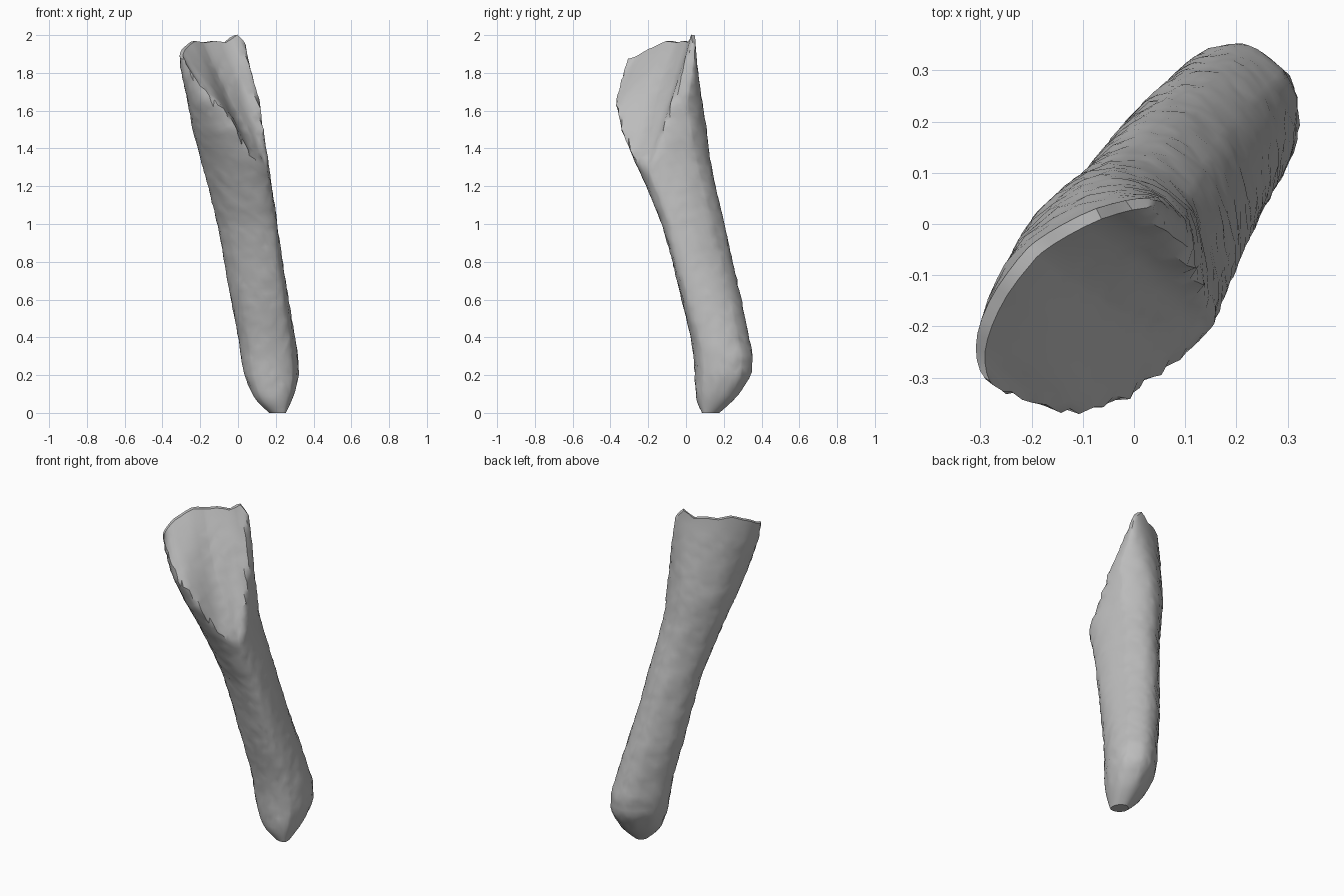
import bpy, bmesh, math, random
from mathutils import Vector

random.seed(4)
cube = bpy.data.objects.get("Cube")
if cube:
    bpy.data.objects.remove(cube)

stone = bpy.data.materials.new("plain_grey")
stone.use_nodes = True
grey = (0.5, 0.5, 0.5, 1)
stone.diffuse_color = grey
stone.node_tree.nodes["Principled BSDF"].inputs["Base Color"].default_value = grey

# Sections: height, extents along the wide diagonal s,
# then back, widest line and front across it (w)
SECTIONS = [
    (0, .20, .28, .01, .06, .11), (.05, .15, .33, -.04, .04, .125),
    (.1, .125, .37, -.08, .02, .135), (.2, .105, .42, -.135, 0, .14),
    (.3, .09, .42, -.15, -.01, .14), (.4, .075, .39, -.15, -.01, .145),
    (.6, .02, .33, -.155, -.01, .165), (.8, -.03, .265, -.15, -.01, .185),
    (1, -.085, .21, -.145, 0, .205), (1.2, -.17, .155, -.14, .02, .235),
    (1.35, -.24, .115, -.145, .03, .265), (1.5, -.315, .095, -.15, .05, .27),
    (1.65, -.38, .08, -.14, .06, .25), (1.8, -.415, .075, -.13, .02, .16),
    (1.9, -.42, .065, -.12, 0, .12), (2, -.42, .055, -.11, -.01, .09)]
SIDES = 40
RINGS = 64
RIM_LEVEL = 1.95


def ramp(z, low, high, a, b):
    """Go from a to b between two heights."""
    return a + (b - a) * min(1, max(0, (z - low) / (high - low)))


def section(z):
    """Interpolate the extents at a height."""
    for a, b in zip(SECTIONS, SECTIONS[1:]):
        if z <= b[0]:
            return [ramp(z, a[0], b[0], p, q) for p, q in zip(a[1:], b[1:])]
    return SECTIONS[-1][1:]


def fullness(z, right, front):
    """Power of each quarter: below 1 is boxy, above 1 is pointed."""
    if front:
        return ramp(z, 1, 1.4, 1.25, 1.5) if right else ramp(z, 0.9, 1.5, 1.2, 0.8)
    return ramp(z, 1.65, 1.95, 0.75, 1.35) if right else ramp(z, 1.2, 1.65, 0.9, 1.15)


def outline(z, angle):
    """Position on the unbroken shaft."""
    s0, s1, w0, wm, w1 = section(z)
    c, n = math.cos(angle), math.sin(angle)
    power = fullness(z, c > 0, n > 0)
    s = (s0 + s1) / 2 + (s1 - s0) / 2 * math.copysign(abs(c) ** power, c)
    w = wm + abs(n) ** power * (w1 - wm if n > 0 else w0 - wm)
    return s, w


def back_wall(z, s):
    """The back surface at a given place along the diagonal."""
    s0, s1, w0, wm, _ = section(z)
    x = (2 * s - s0 - s1) / (s1 - s0)
    power = fullness(z, x > 0, False)
    depth = (1 - min(1, abs(x)) ** (2 / power)) ** (power / 2)
    return wm + (w0 - wm) * depth


def rim_height(s):
    """Uneven top edge with a small peak and lower ends."""
    peak = 0.035 * max(0, 1 - abs(s - 0.02) / 0.05)
    ends = 0.55 * max(0, -s - 0.26) + max(0, s - 0.03)
    return 1.965 + peak - ends + 0.004 * math.sin(s * 50)


def surface_point(z, angle):
    z *= rim_height(outline(RIM_LEVEL, angle)[0]) / 2
    s, w = outline(z, angle)
    # Hollow broken face, sloping from a thin rim down to the crest
    slope = max(1.2, 2.3 + 3.5 * s)
    cut = back_wall(RIM_LEVEL, s) + max(0, rim_height(s) - z) / slope
    w = min(w, max(cut, back_wall(z, s)) + 0.025)
    rough = 0.003 if 0.1 < z < 1.85 else 0
    s += random.uniform(-rough, rough)
    w += random.uniform(-rough, rough)
    return Vector(((s + w) / math.sqrt(2), (s - w) / math.sqrt(2), z))


# Loft the shaft, flared blade and broken end as one skin
bm = bmesh.new()
rings = []
for i in range(RINGS + 1):
    rings.append([bm.verts.new(surface_point(2 * i / RINGS, math.tau * k / SIDES))
                  for k in range(SIDES)])
for low, high in zip(rings, rings[1:]):
    for k in range(SIDES):
        j = (k + 1) % SIDES
        bm.faces.new((low[k], low[j], high[j], high[k]))
bm.faces.new(rings[0][::-1])

# Thin rim: bridge the back wall to the hollow face
top = rings[-1]
for k in range(SIDES // 2):
    a, b, c, d = top[k], top[k + 1], top[-k - 1], top[-k % SIDES]
    bm.faces.new(list(dict.fromkeys((a, b, c, d))))
bmesh.ops.remove_doubles(bm, verts=bm.verts, dist=0.002)
bmesh.ops.triangulate(bm, faces=bm.faces)
bmesh.ops.recalc_face_normals(bm, faces=bm.faces)

mesh = bpy.data.meshes.new("bone_shaft")
bm.to_mesh(mesh)
bm.free()
mesh.materials.append(stone)

shaft = bpy.data.objects.new("bone_shaft", mesh)
bpy.context.collection.objects.link(shaft)
bpy.context.view_layer.objects.active = shaft
shaft.select_set(True)
bpy.ops.object.shade_smooth_by_angle(angle=math.radians(40))
